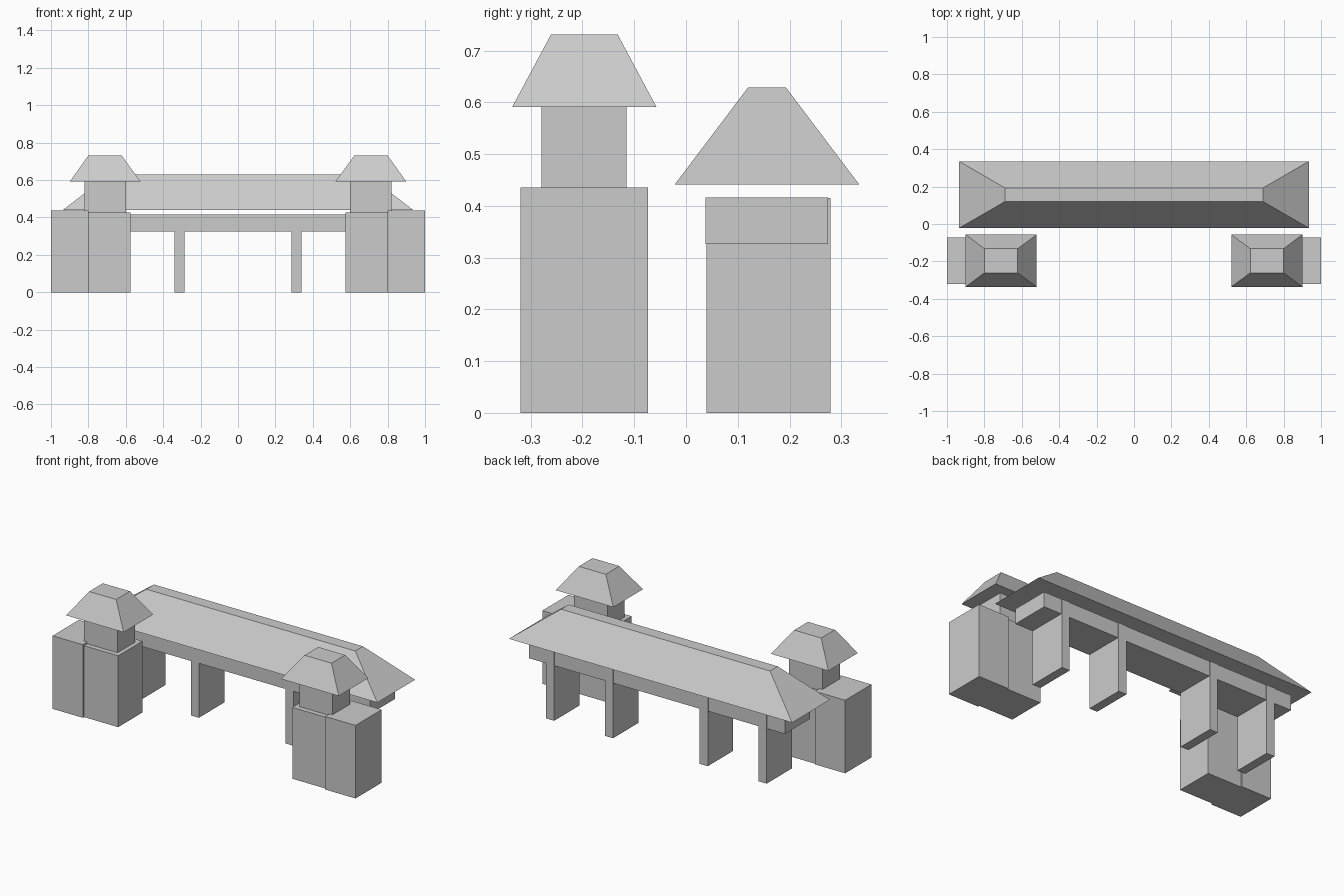
import bpy
import bmesh

if "Cube" in bpy.data.objects:
    bpy.data.objects.remove(bpy.data.objects["Cube"])


def frustum(name, base, top, z0, z1):
    """Solid between two axis-aligned rectangles (x0, x1, y0, y1)."""
    bm = bmesh.new()
    rings = []
    for (x0, x1, y0, y1), z in ((base, z0), (top, z1)):
        corners = ((x0, y0), (x1, y0), (x1, y1), (x0, y1))
        rings.append([bm.verts.new((x, y, z)) for x, y in corners])
    low, high = rings
    bm.faces.new(low[::-1])
    bm.faces.new(high)
    for i in range(4):
        j = (i + 1) % 4
        bm.faces.new((low[i], low[j], high[j], high[i]))
    bmesh.ops.recalc_face_normals(bm, faces=bm.faces)
    mesh = bpy.data.meshes.new(name)
    bm.to_mesh(mesh)
    bm.free()
    obj = bpy.data.objects.new(name, mesh)
    bpy.context.collection.objects.link(obj)
    return obj


def box(name, rect, z0, z1):
    return frustum(name, rect, rect, z0, z1)


def pair(name, base, z0, z1, top=None):
    """Right-hand part and its mirror image on the left."""
    for side, s in (("right", 1), ("left", -1)):
        flip = lambda r: (*sorted((s * r[0], s * r[1])), r[2], r[3])
        frustum(f"{side}_{name}", flip(base), flip(top or base), z0, z1)


# Long hall: hipped roof, beam and supporting piers
frustum("hall_roof", (-0.935, 0.935, -0.022, 0.335),
        (-0.69, 0.69, 0.12, 0.193), 0.441, 0.629)
box("hall_beam", (-0.845, 0.845, 0.038, 0.274), 0.326, 0.416)
pair("inner_pier", (0.286, 0.339, 0.04, 0.279), 0, 0.415)
pair("outer_pier", (0.675, 0.728, 0.04, 0.279), 0, 0.415)

# Front towers: stepped base, upper room and hipped roof
pair("tower_outer_base", (0.80, 1.0, -0.32, -0.073), 0, 0.436)
pair("tower_inner_base", (0.575, 0.805, -0.309, -0.08), 0, 0.426)
pair("tower_room", (0.60, 0.82, -0.279, -0.115), 0.42, 0.592)
pair("tower_roof", (0.52, 0.90, -0.336, -0.057), 0.591, 0.731,
     top=(0.622, 0.80, -0.261, -0.132))
